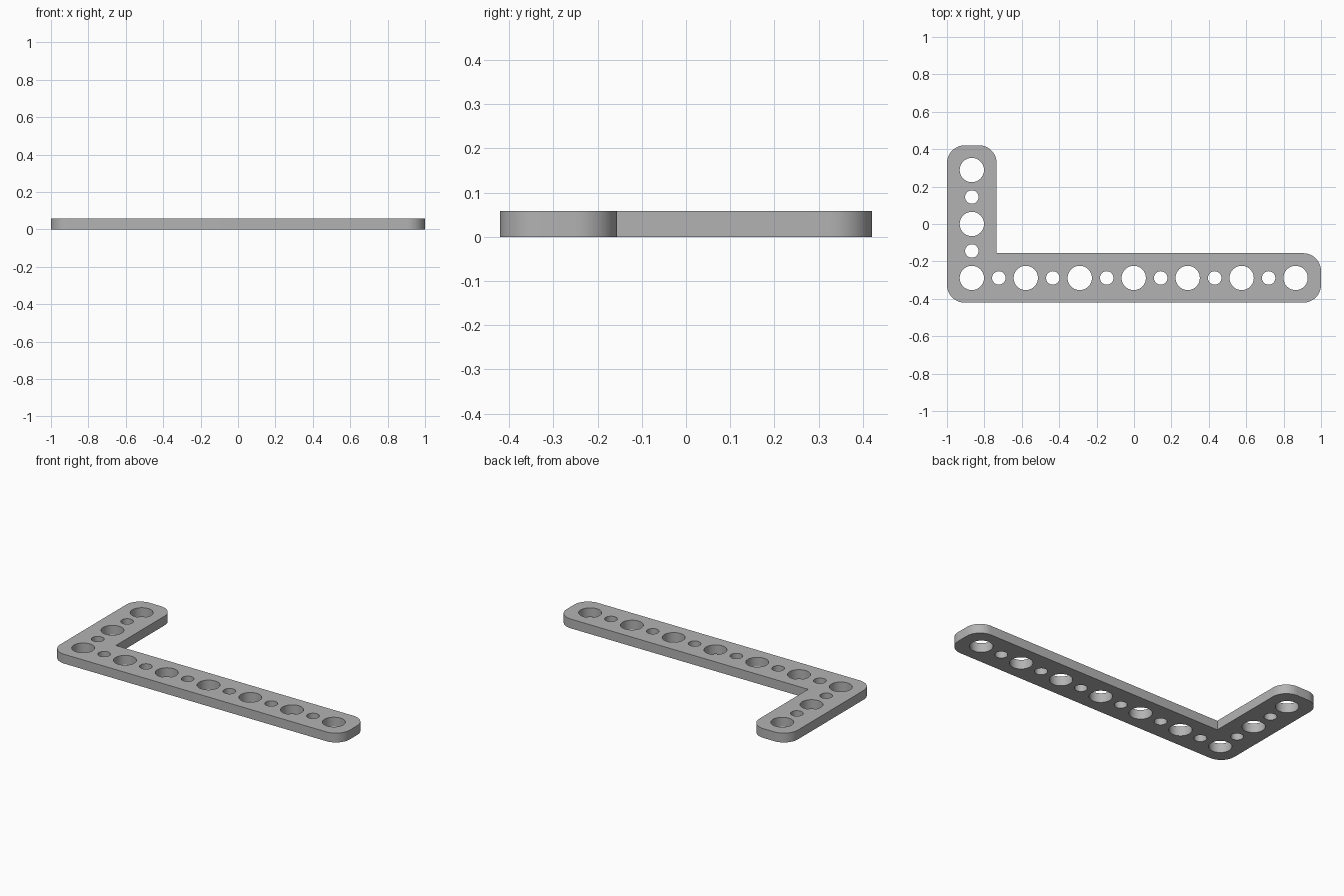
import bpy, bmesh
from math import sin, cos, pi
from mathutils import Vector

cube = bpy.data.objects.get("Cube")
if cube:
    bpy.data.objects.remove(cube, do_unlink=True)

THICK = 0.058
PITCH = 0.2885
X0, Y0 = -0.867, -0.2885      # centre of the hole in the corner
BIG, SMALL, ROUND = 0.065, 0.036, 0.096

grey = bpy.data.materials.new("plain grey")
grey.use_nodes = True
colour = (0.45, 0.45, 0.45, 1)
grey.diffuse_color = colour
grey.node_tree.nodes["Principled BSDF"].inputs["Base Color"].default_value = colour

bm = bmesh.new()


def add_loop(points):
    verts = [bm.verts.new((p[0], p[1], 0)) for p in points]
    for a, b in zip(verts, verts[1:] + verts[:1]):
        bm.edges.new((a, b))


def arc(cx, cy, r, start, sweep, steps):
    return [(cx + r * cos(start + sweep * i / steps),
             cy + r * sin(start + sweep * i / steps)) for i in range(steps + 1)]


# L-shaped outline with rounded outer corners and a sharp inner corner
w, h, in_x, in_y = 1.0, 0.421, -0.734, -0.156
r = ROUND
outline = arc(-w + r, -h + r, r, pi, pi / 2, 12)
outline += arc(w - r, -h + r, r, -pi / 2, pi / 2, 12)
outline += arc(w - r, in_y - r, r, 0, pi / 2, 12)
outline += [(in_x, in_y)]
outline += arc(in_x - r, h - r, r, 0, pi / 2, 12)
outline += arc(-w + r, h - r, r, pi / 2, pi / 2, 12)
add_loop(outline)

# Alternating large and small holes along both arms
centres = [(X0 + i * PITCH / 2, Y0, i) for i in range(13)]
centres += [(X0, Y0 + i * PITCH / 2, i) for i in range(1, 5)]
for x, y, i in centres:
    add_loop(arc(x, y, SMALL if i % 2 else BIG, 0, 2 * pi, 40)[:-1])

# Fill between outline and holes, then thicken
bmesh.ops.triangle_fill(bm, edges=bm.edges[:], use_beauty=True, normal=Vector((0, 0, 1)))
top = bmesh.ops.extrude_face_region(bm, geom=bm.faces[:], use_keep_orig=True)["geom"]
bmesh.ops.translate(bm, vec=(0, 0, THICK),
                    verts=[g for g in top if isinstance(g, bmesh.types.BMVert)])
bmesh.ops.recalc_face_normals(bm, faces=bm.faces[:])
bmesh.ops.dissolve_limit(bm, angle_limit=0.001, verts=[], edges=bm.edges[:])

mesh = bpy.data.meshes.new("angle_plate")
bm.to_mesh(mesh)
bm.free()
mesh.materials.append(grey)
plate = bpy.data.objects.new("angle_plate", mesh)
bpy.context.collection.objects.link(plate)
bpy.context.view_layer.objects.active = plate
plate.select_set(True)
bpy.ops.object.shade_smooth_by_angle(angle=pi / 6)
